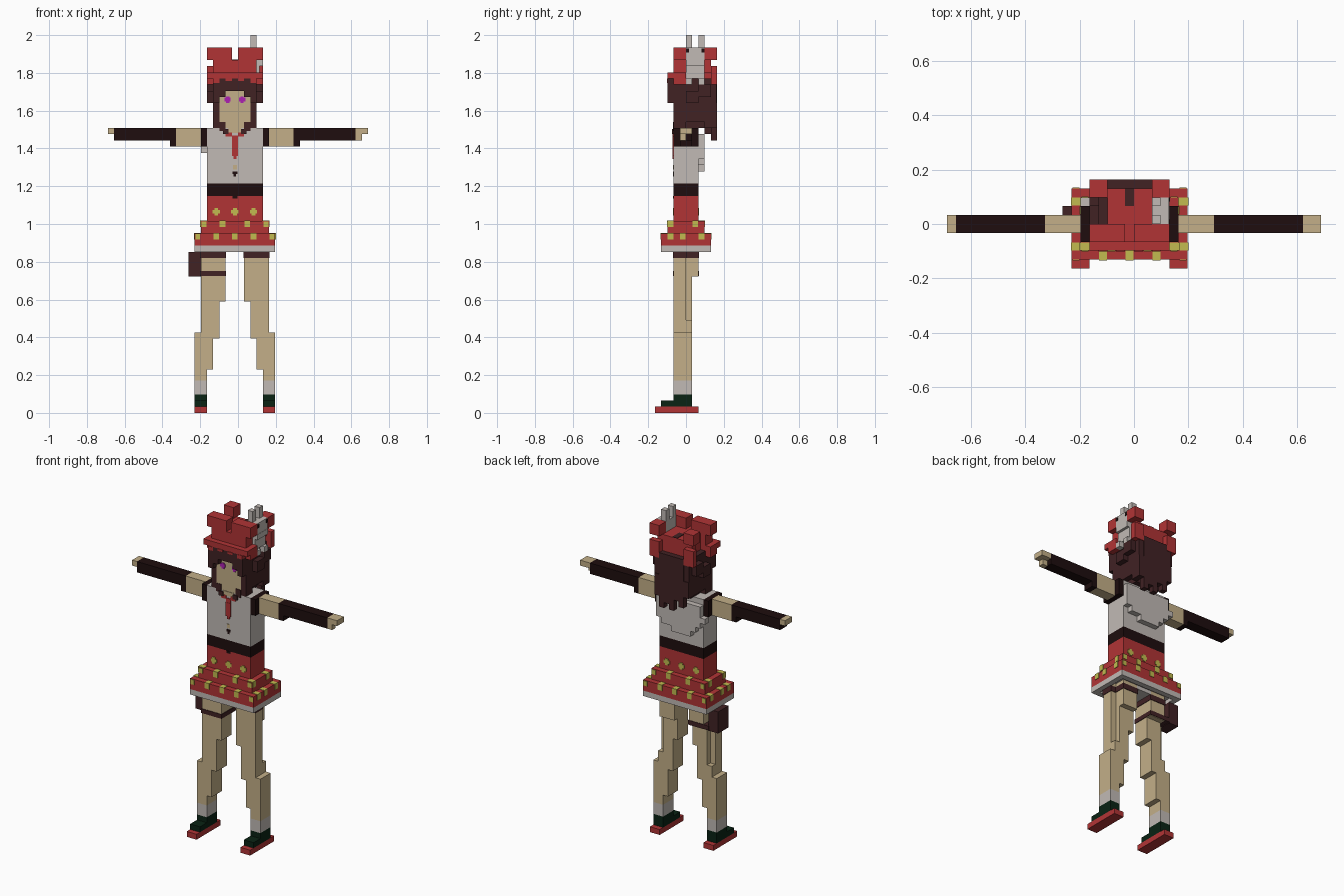
import bpy, bmesh

cube = bpy.data.objects.get("Cube")
if cube:
    bpy.data.objects.remove(cube)

U = 2 / 61  # size of one block


def lin(c):
    c /= 255
    return c / 12.92 if c <= 0.04045 else ((c + 0.055) / 1.055) ** 2.4


def material(name, *rgb):
    m = bpy.data.materials.new(name)
    col = (*[lin(c) for c in rgb], 1)
    m.diffuse_color = col
    m.use_nodes = True
    m.node_tree.nodes["Principled BSDF"].inputs["Base Color"].default_value = col
    return m


RED = material("red cloth", 177, 52, 53)
SKIN = material("skin", 195, 175, 136)
WHITE = material("off white", 193, 186, 181)
BLACK = material("near black", 30, 13, 14)
BROWN = material("dark brown", 65, 34, 36)
YELLOW = material("yellow", 194, 187, 80)
GREEN = material("dark green", 9, 35, 20)
PURPLE = material("purple", 172, 32, 178)


def part(name, mat, boxes, mirror=False):
    """Boxes are (x0, x1, y0, y1, z0, z1) in blocks; the mirror plane is x = -0.5."""
    bm = bmesh.new()
    boxes = list(boxes)
    if mirror:
        boxes += [(-1 - b[1], -1 - b[0], *b[2:]) for b in boxes]
    for x0, x1, y0, y1, z0, z1 in boxes:
        vs = bmesh.ops.create_cube(bm, size=1)["verts"]
        for v in vs:
            v.co.x = (x0 + x1) / 2 + v.co.x * (x1 - x0)
            v.co.y = (y0 + y1) / 2 + v.co.y * (y1 - y0)
            v.co.z = (z0 + z1) / 2 + v.co.z * (z1 - z0)
            v.co *= U
    me = bpy.data.meshes.new(name)
    bm.to_mesh(me)
    bm.free()
    me.materials.append(mat)
    ob = bpy.data.objects.new(name, me)
    bpy.context.collection.objects.link(ob)
    return ob


# Shoes, socks and legs
part("shoe_soles", RED, [(-7, -5, -5, 2, 0, 1)], True)
part("shoe_uppers", GREEN, [(-7, -5, -2, 1, 1, 3), (-7, -5, -4, -2, 1, 2)], True)
part("socks", WHITE, [(-7, -5, -2, 1, 3, 5.2)], True)
part("legs", SKIN, [
    (-7, -5, -2, 1, 5.2, 7),
    (-7, -4, -2, 1, 7, 12),
    (-7, -3, -2, 1, 12, 13),
    (-6, -3, -2, 1, 13, 15),
    (-5, -3, -2, 1, 15, 18),
    (-5, -2, -2, 1, 18, 27),
    (-6, -5, -2, 0, 15, 27),
    (-5, -2, 1, 2, 22, 27)], True)

# Thigh straps and pouch
part("thigh_bands", BROWN, [(-5.1, -1.9, -2.1, 2.1, 25, 26), (-6.1, -5, -2.1, 0.1, 25, 26)], True)
part("pouch_strap", BROWN, [(-6.1, -1.9, -2.1, 2.1, 22.1, 22.9)])
part("pouch", BROWN, [(-8, -6, -1, 2, 22, 26)])

# Skirt
part("skirt_hem", WHITE, [
    (-7, 6, -4, -3, 26, 27), (-7, 6, 3, 4, 26, 27),
    (-7, -6, -3, 3, 26, 27), (5, 6, -3, 3, 26, 27)])
part("petticoat", WHITE, [(-6, 5, -3, 3, 26.7, 27)])
part("underwear", WHITE, [(-2, 1, -2, 2, 26, 26.8)])
part("skirt", RED, [(-7, 6, -4, 4, 27, 29), (-6, 5, -3, 3, 29, 31), (-5, 4, -2, 2, 31, 35)])

# Yellow dots around the skirt, as small crosses and as corner studs on the tiers
dots = []
for x in (-3.5, -0.5, 2.5):
    for y in (-2, 2):
        dots.append((x - .6, x + .6, y - .1, y + .1, 32.2, 32.8))
        dots.append((x - .3, x + .3, y - .12, y + .12, 31.9, 33.1))
for hx, hy, top, xs, ys in (
        (6.5, 4, 29, (-6.5, -3.5, -0.5, 2.5, 5.5), (-2.5, -0.5, 2.5)),
        (5.5, 3, 31, (-5.5, -2.5, 1.5, 4.5), (-2.5, 1.5))):
    for s in (-1, 1):
        for x in xs:
            if abs(x + .5) > hx - 1:  # corner dots wrap only the front and back
                dots.append((x - .4, x + .4, s * hy - .1, s * hy + .1, top - 1, top - .1))
                continue
            y = s * (hy - .5)
            dots.append((x - .45, x + .45, y - .6, y + .6, top - 1, top + .08))
        for y in ys:
            x = -.5 + s * (hx - .5)
            dots.append((x - .6, x + .6, y - .45, y + .45, top - 1, top + .08))
for i in range(0, len(dots), 20):
    part("skirt_dots", YELLOW, dots[i:i + 20])

# Torso
part("belt", BLACK, [(-5, 4, -2, 2, 35, 37), (-.9, -.1, -2.1, -2, 34.6, 35)])
part("shirt", WHITE, [(-5, 4, -2, 2, 37, 46)])
part("back_flap", WHITE, [
    (-5, 4, 2, 3, 41, 45), (-4, 3, 2, 3, 40, 41), (-3, 1, 2, 3, 39, 40),
    (-6, -5, 2, 3, 42, 43)])
part("neck_opening", SKIN, [(-1.6, .6, -2.1, -2, 45.2, 46)])
part("collar_ribbon", RED, [(-2, -1, -2.15, -2, 44.6, 45.3), (-1, -.5, -2.15, -2, 44, 44.8)], True)
part("tie", RED, [(-1, 0, -2.2, -2, 41.5, 44), (-.75, -.25, -2.2, -2, 41, 41.5)])
part("navel_patch", SKIN, [(-.8, -.2, -2.1, -2, 39.3, 40)])
part("shirt_button", BLACK, [(-.9, -.1, -2.1, -2, 38.6, 39), (-.7, -.3, -2.1, -2, 38.2, 38.6)])

# Arms
part("armbands", BLACK, [(-6, -5, -2, 2, 43, 46)], True)
part("upper_arms", SKIN, [(-10, -6, -1, 1, 43, 46)], True)
part("right_sleeve", BLACK, [(-20, -10, -1, 1, 44, 46), (-11, -10, -1, 1, 43, 44)])
part("left_sleeve", BLACK, [(9, 19, -1, 1, 44, 46), (9, 10, -1, 1, 43, 44)])
part("right_hand", SKIN, [(-21, -20, -1, 1, 45, 46)])
part("left_hand", SKIN, [(19, 21, -1, 1, 45, 46), (19, 20, -1, 0, 44, 45)])

# Head and face
part("face", SKIN, [(-3, 2, -2, 1, 47, 53), (-2, 1, -2, 1, 46, 47)])
part("eyes", PURPLE, [(-2.2, -1.2, -2.1, -2, 50.3, 50.9), (-1.9, -1.4, -2.1, -2, 50, 51.1)], True)

# Hair
part("hair_cap", BROWN, [(-4, 3, -1, 4, 47, 54), (-3, 2, 0, 3, 46, 47)])
part("fringe", BROWN, [(-4, 3, -3, -1, 52, 54)])
part("side_locks", BROWN, [
    (-4, -3, -3, -1, 50, 52),
    (-3, -2, -3, -2, 51, 52),
    (-4, -3, -2, 0, 46, 50),
    (-3, -2, -2.1, 0, 45.5, 47),
    (-2.4, -1.5, -2.3, -2, 45, 45.8),
    (-5, -4, 0, 2, 50, 52),
    (-5, -4, 2, 4, 51, 53)], True)
part("back_hair", BROWN, [(-3, 2, 4, 5, 50, 54), (-4, 3, 4, 4.9, 49, 53)])
ends = (47, 45, 46, 44, 45, 44, 46)
part("back_strands", BROWN, [(x, x + 1, 3 + i % 2, 5, z, 50) for i, (x, z) in enumerate(zip(range(-4, 3), ends))])

# Large bow on the head
part("bow_core", RED, [(-4, 3, -2, 0, 54, 57), (-3, 2, 0, 4, 54, 57)])
part("bow_front_loops", RED, [
    (-5, -1, -2, 0, 57, 59), (-5, -3, -2, 0, 54, 55), (-5, -4, -2, 0, 53, 54)], True)
part("bow_rear_loops", RED, [
    (-5, -3, 3, 5, 57, 59), (-4, -3, 3, 4, 55, 57), (-5, -3, 4, 5, 53, 56)], True)
part("bow_frill", RED, [(-5, 4, -3, -2, 54, 55), (-4, -3, -3.1, -2, 53.3, 54),
                        (2, 3, -3.1, -2, 53.3, 54), (-2, -1, -3.1, -2, 53.6, 54), (0, 1, -3.1, -2, 53.6, 54)])
part("bow_knot", BROWN, [(-1, 0, 2, 4, 57, 57.1)])

# Rabbit ornament
part("rabbit", WHITE, [
    (2, 3, 0, 1, 59, 61), (2, 3, 2, 3, 59, 61),
    (2, 3.95, 0, 3, 57, 59), (2, 4, 0, 3, 56, 57),
    (2, 3.5, 1, 2, 54, 56),
    (2.5, 3.5, 0, 1, 54, 56), (2.5, 3.5, 2, 3, 54, 56),
    (3, 4, 0, 1, 53, 54), (3, 4, 2, 3, 53, 54)])
part("rabbit_eyes", BLACK, [(3.9, 4.05, 0, .5, 58.2, 58.8), (3.9, 4.05, 2.5, 3, 58.2, 58.8)])
